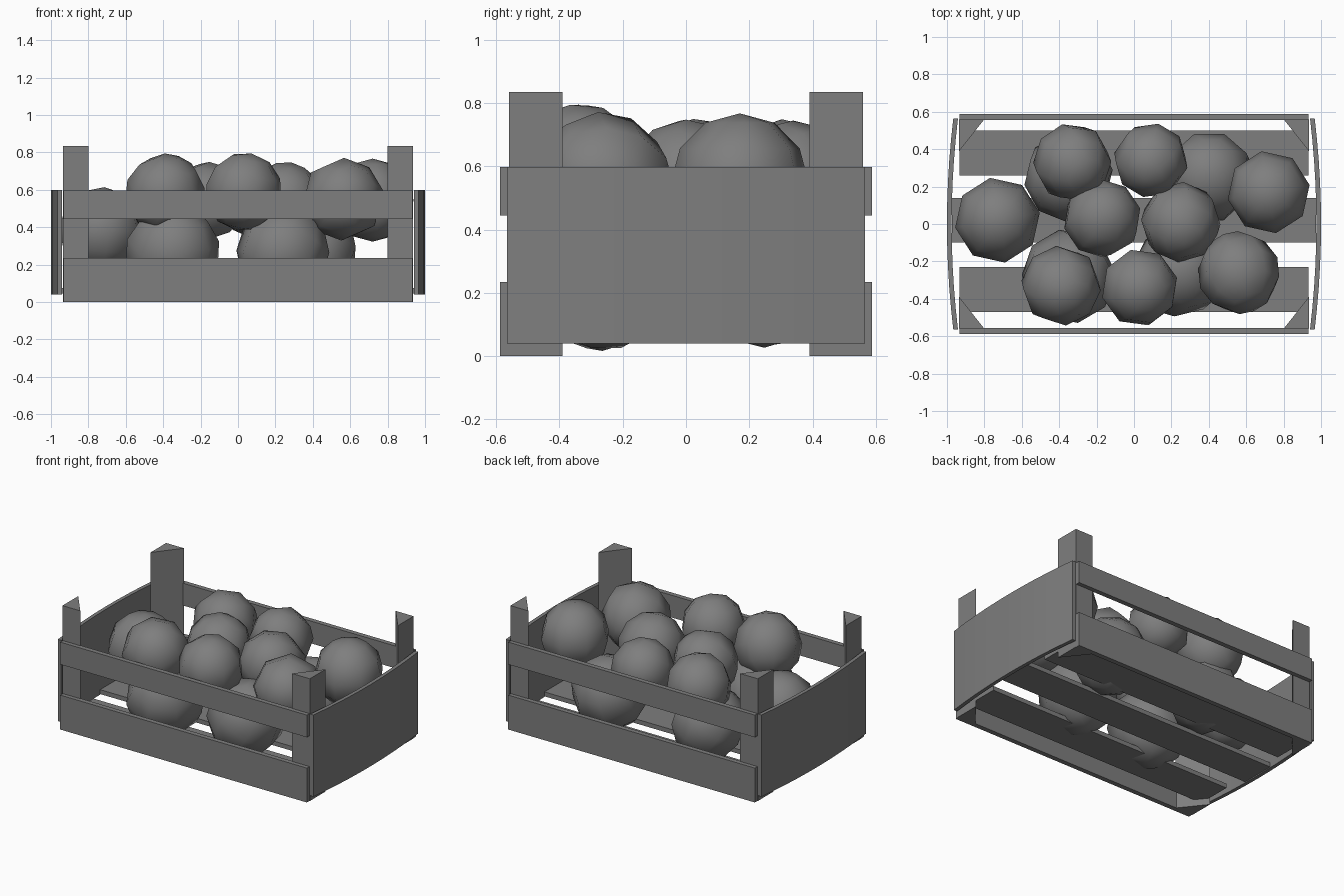
import bpy
import bmesh
from math import radians
from mathutils import Euler

default = bpy.data.objects.get("Cube")
if default:
    bpy.data.objects.remove(default, do_unlink=True)

grey = bpy.data.materials.new("mid_grey")
grey.use_nodes = True
COLOUR = (0.21, 0.21, 0.21, 1)
grey.diffuse_color = COLOUR
grey.node_tree.nodes["Principled BSDF"].inputs["Base Color"].default_value = COLOUR


def finish(name, bm, smooth=False):
    bmesh.ops.recalc_face_normals(bm, faces=bm.faces)
    mesh = bpy.data.meshes.new(name)
    bm.to_mesh(mesh)
    bm.free()
    mesh.materials.append(grey)
    for poly in mesh.polygons:
        poly.use_smooth = smooth
    obj = bpy.data.objects.new(name, mesh)
    bpy.context.collection.objects.link(obj)
    return obj


def prism(name, outline, z0, z1):
    """Extrude a plan outline upwards from z0 to z1."""
    bm = bmesh.new()
    face = bm.faces.new([bm.verts.new((x, y, z0)) for x, y in outline])
    top = bmesh.ops.extrude_face_region(bm, geom=[face])["geom"]
    verts = [v for v in top if isinstance(v, bmesh.types.BMVert)]
    bmesh.ops.translate(bm, vec=(0, 0, z1 - z0), verts=verts)
    return finish(name, bm)


def board(name, x, y0, y1, z0, z1):
    prism(name, [(-x, y0), (x, y0), (x, y1), (-x, y1)], z0, z1)


# Triangular corner posts
for sx, side in ((1, "left"), (-1, "right")):
    for sy, end in ((-1, "front"), (1, "back")):
        prism(f"{end}_{side}_post",
              [(sx * 0.935, sy * 0.56), (sx * 0.80, sy * 0.56), (sx * 0.935, sy * 0.39)],
              0, 0.835)

# Long side slats
for sy, end in ((-1, "front"), (1, "back")):
    y0, y1 = sorted((sy * 0.555, sy * 0.588))
    board(f"{end}_lower_slat", 0.932, y0, y1, 0, 0.235)
    board(f"{end}_upper_slat", 0.932, y0, y1, 0.445, 0.597)

# Bowed end panels
STEPS = 10
for sx, side in ((1, "left"), (-1, "right")):
    arc = [-1 + 2 * i / STEPS for i in range(STEPS + 1)]
    outer = [(sx * (1 - 0.034 * t * t), 0.565 * t) for t in arc]
    inner = [(x - sx * 0.025, y) for x, y in reversed(outer)]
    prism(f"{side}_end_panel", outer + inner, 0.04, 0.598)

# Floor slats
board("back_floor_slat", 0.932, 0.26, 0.50, 0.045, 0.075)
board("middle_floor_slat", 0.972, -0.10, 0.14, 0.045, 0.075)
board("front_floor_slat", 0.932, -0.47, -0.23, 0.045, 0.075)

# Round fruit: x, y, z, radius, tilt about x, tilt about y, turn
FRUIT = [
    (-0.35, -0.28, 0.27, 0.255, 25, 15, 10),
    (0.24, -0.25, 0.27, 0.25, 15, 30, 40),
    (-0.35, 0.25, 0.27, 0.24, 20, -25, 0),
    (0.40, 0.25, 0.27, 0.245, -25, 15, 20),
    (-0.73, 0.02, 0.385, 0.23, 0, 4, 10),
    (-0.33, 0.33, 0.54, 0.21, 30, 20, 15),
    (0.09, 0.34, 0.545, 0.20, 20, -25, 30),
    (0.72, 0.17, 0.545, 0.222, 0, 0, 10),
    (-0.17, 0.03, 0.54, 0.21, -20, 25, 5),
    (0.25, 0.01, 0.535, 0.215, 30, -15, 35),
    (0.56, -0.26, 0.55, 0.222, 65, 0, 22),
    (0.03, -0.34, 0.59, 0.21, 10, 10, 15),
    (-0.39, -0.33, 0.58, 0.215, 25, 20, 5),
]
for i, (x, y, z, r, tx, ty, tz) in enumerate(FRUIT):
    bm = bmesh.new()
    bmesh.ops.create_uvsphere(bm, u_segments=8, v_segments=6, radius=r)
    fruit = finish(f"fruit_{i + 1}", bm, smooth=True)
    fruit.location = (x, y, z)
    fruit.rotation_euler = Euler((radians(tx), radians(ty), radians(tz)))
